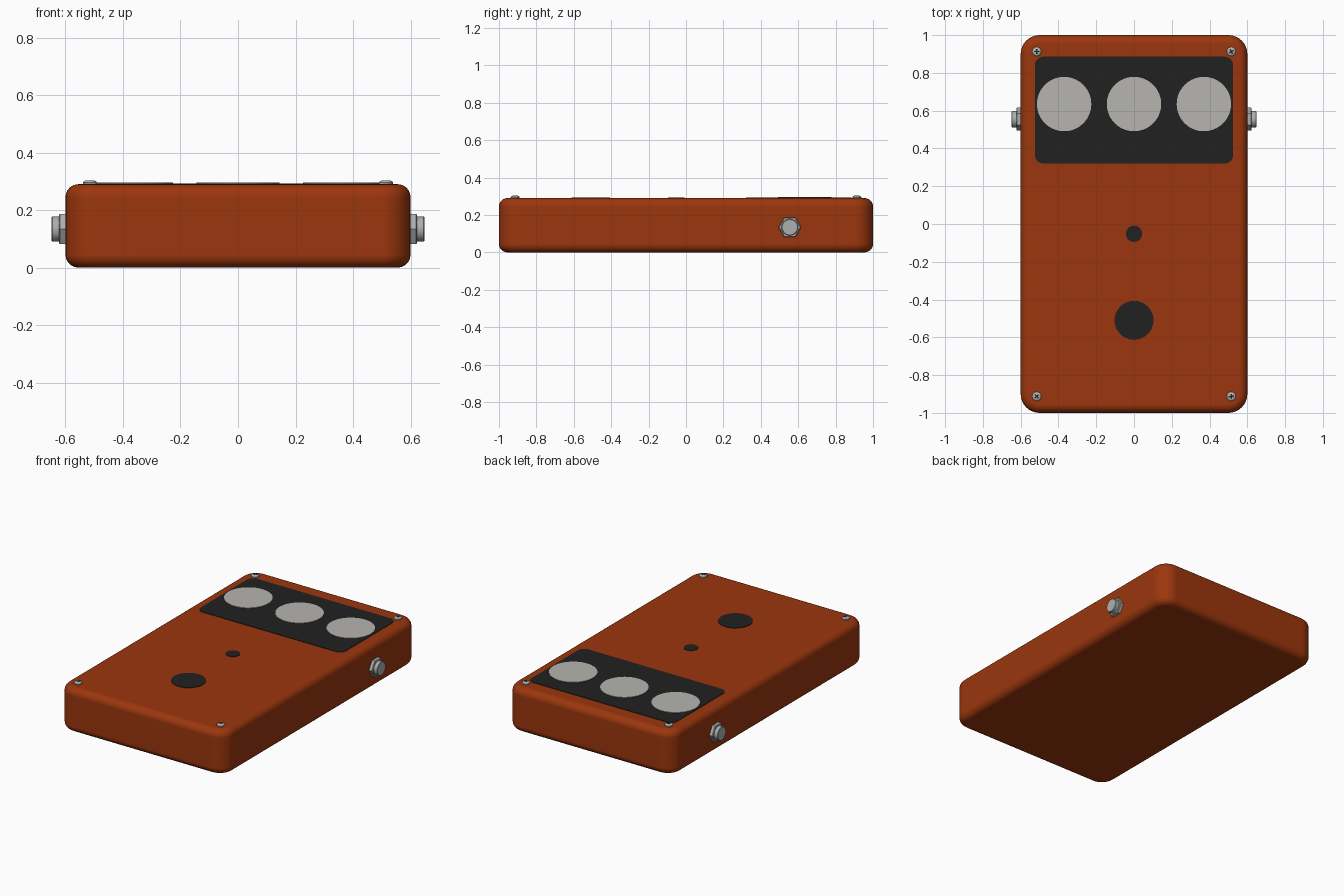
import bpy, bmesh, math
from mathutils import Matrix, Vector

if "Cube" in bpy.data.objects:
    bpy.data.objects.remove(bpy.data.objects["Cube"], do_unlink=True)


def material(name, r, g, b):
    m = bpy.data.materials.new(name)
    m.use_nodes = True
    m.diffuse_color = (r, g, b, 1)
    m.node_tree.nodes["Principled BSDF"].inputs["Base Color"].default_value = (r, g, b, 1)
    return m


ORANGE = material("burnt orange", 0.33, 0.037, 0.004)
BLACK = material("black", 0.015, 0.015, 0.015)
PALE = material("pale grey", 0.47, 0.46, 0.44)
METAL = material("metal grey", 0.42, 0.43, 0.43)

TOP = 0.29


def finish(bm, name, mat, angle=35):
    """Turn a bmesh into a smooth object that keeps its sharp edges."""
    bmesh.ops.recalc_face_normals(bm, faces=bm.faces)
    mesh = bpy.data.meshes.new(name)
    bm.to_mesh(mesh)
    bm.free()
    mesh.materials.append(mat)
    mesh.shade_smooth()
    mesh.set_sharp_from_angle(angle=math.radians(angle))
    ob = bpy.data.objects.new(name, mesh)
    bpy.context.collection.objects.link(ob)
    return ob


def box(name, mat, centre, size, corner=0, edge=0, matrix=Matrix()):
    """Box with rounded upright corners and optionally rounded rims."""
    bm = bmesh.new()
    bmesh.ops.create_cube(bm, size=1)
    bmesh.ops.scale(bm, vec=size, verts=bm.verts)
    if corner:
        upright = [e for e in bm.edges
                   if abs(e.verts[0].co.z - e.verts[1].co.z) > 1e-4]
        bmesh.ops.bevel(bm, geom=upright, offset=corner, segments=8,
                        profile=0.5, affect='EDGES')
    if edge:
        rims = [e for e in bm.edges
                if abs(e.verts[0].co.z - e.verts[1].co.z) < 1e-4]
        bmesh.ops.bevel(bm, geom=rims, offset=edge, segments=6,
                        profile=0.5, affect='EDGES')
    bm.transform(Matrix.Translation(Vector(centre)) @ matrix)
    return finish(bm, name, mat)


def turned(name, mat, base, profile, sides=48, matrix=Matrix()):
    """Solid stacked from rings of (radius, height), capped at both ends."""
    bm = bmesh.new()
    rings = [[bm.verts.new((r * math.cos(math.tau * i / sides),
                            r * math.sin(math.tau * i / sides), h))
              for i in range(sides)] for r, h in profile]
    for a, b in zip(rings, rings[1:]):
        for i in range(sides):
            j = (i + 1) % sides
            bm.faces.new((a[i], a[j], b[j], b[i]))
    bm.faces.new(rings[0])
    bm.faces.new(rings[-1])
    bm.transform(Matrix.Translation(Vector(base)) @ matrix)
    return finish(bm, name, mat)


# Enclosure
body = box("enclosure", ORANGE, (0, 0, TOP / 2), (1.2, 2, TOP), 0.1, 0.045)
body.modifiers.new("weighted normals", 'WEIGHTED_NORMAL').keep_sharp = True

# Control panel with three round dials
box("control_panel", BLACK, (0, 0.603, TOP + 0.001), (1.05, 0.565, 0.004), 0.045)
for side, x in (("right", -0.37), ("middle", 0), ("left", 0.37)):
    turned(side + "_dial", PALE, (x, 0.635, TOP), [(0.144, 0), (0.144, 0.006)], 64)

# Indicator and foot switch discs
turned("indicator", BLACK, (0, -0.052, TOP), [(0.043, -0.003), (0.043, 0.003)])
turned("foot_switch", BLACK, (0, -0.51, TOP), [(0.103, -0.003), (0.103, 0.003)], 64)

# Corner screws with cross slots
for name, x, y, turn in (("front_right", -1, -1, 40), ("front_left", 1, -1, 5),
                         ("back_right", -1, 1, 0), ("back_left", 1, 1, 25)):
    px, py = x * 0.515, y * 0.913
    turned(name + "_screw", METAL, (px, py, TOP),
           [(0.024, -0.004), (0.024, 0.006), (0.021, 0.01), (0.015, 0.013)], 32)
    for k in range(2):
        spin = Matrix.Rotation(math.radians(turn + 90 * k), 4, 'Z')
        box(f"{name}_screw_slot_{k + 1}", BLACK, (px, py, TOP + 0.011),
            (0.028, 0.007, 0.005), matrix=spin)

# Side jacks: hexagonal nut and round barrel
for name, s in (("left", 1), ("right", -1)):
    outward = Matrix.Rotation(s * math.pi / 2, 4, 'Y')
    # Nut corners point along the enclosure's length
    nut_turn = outward @ Matrix.Rotation(math.pi / 2, 4, 'Z')
    base = (s * 0.6, 0.555, 0.134)
    turned(name + "_jack_nut", METAL, base,
           [(0.061, -0.01), (0.061, 0.019), (0.056, 0.023)], 6, nut_turn)
    turned(name + "_jack_barrel", METAL, base,
           [(0.044, 0), (0.044, 0.045), (0.041, 0.048)], 40, outward)
